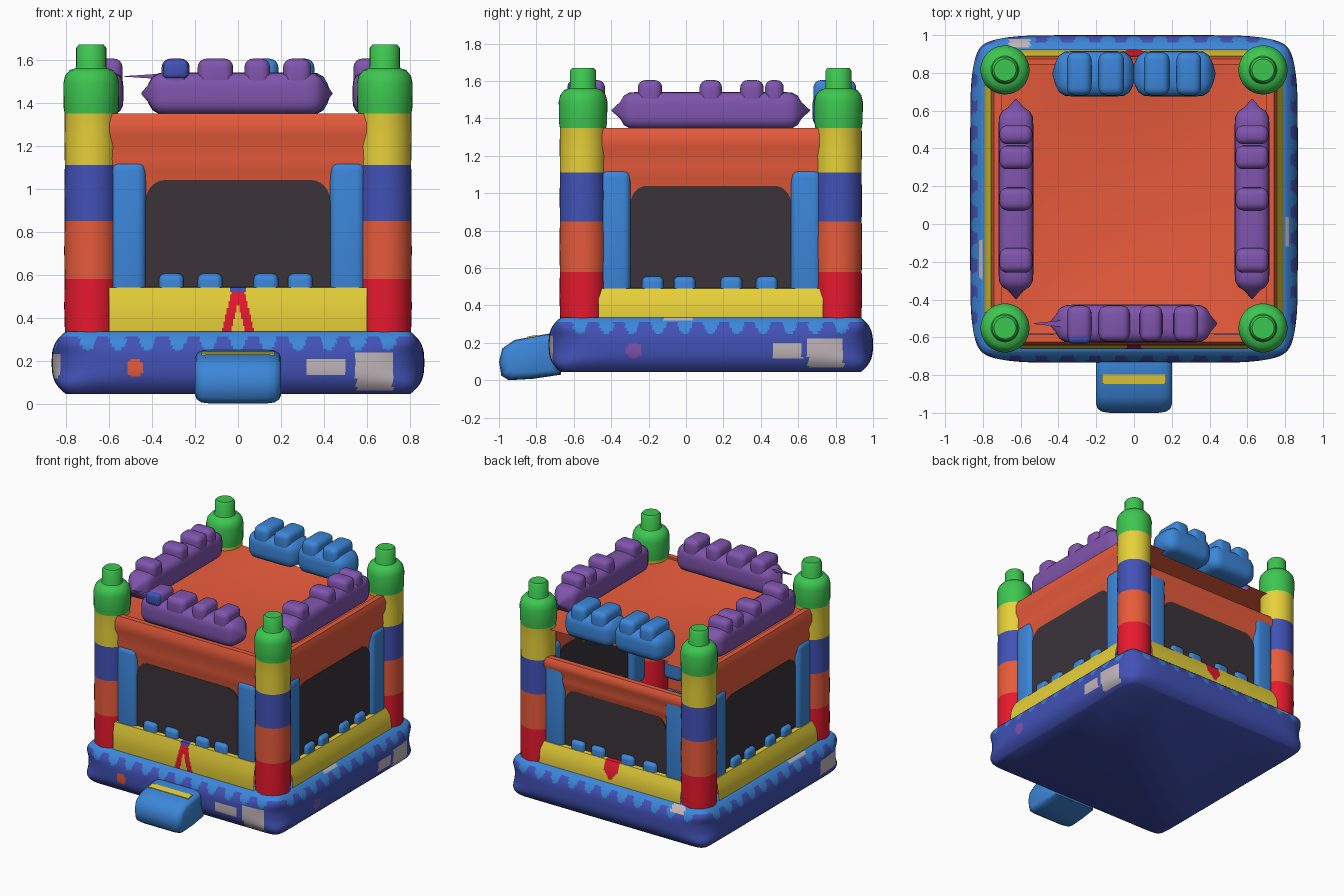
import bpy, bmesh, math
from mathutils import Matrix, Vector

cube = bpy.data.objects.get("Cube")
if cube:
    bpy.data.objects.remove(cube)

COLOURS = {
    "orange": (0.95, 0.125, 0.052), "yellow": (0.82, 0.65, 0.042),
    "dark_blue": (0.054, 0.084, 0.47), "light_blue": (0.045, 0.24, 0.70),
    "green": (0.046, 0.57, 0.08), "red": (0.97, 0.012, 0.033),
    "purple": (0.215, 0.09, 0.42), "mesh_grey": (0.043, 0.034, 0.042),
    "label_grey": (0.54, 0.47, 0.49),
}
MATS = {}
for key, rgb in COLOURS.items():
    m = bpy.data.materials.new(key)
    m.use_nodes = True
    m.diffuse_color = (*rgb, 1)
    m.node_tree.nodes["Principled BSDF"].inputs["Base Color"].default_value = (*rgb, 1)
    MATS[key] = m

MID = 0.1325  # y of the house centre
SIDES = ("front", "left", "back", "right")


def frame(k):
    """Local frame of wall k: x along the wall, -y outward."""
    return Matrix.Translation((0, MID, 0)) @ Matrix.Rotation(k * math.pi / 2, 4, "Z")


def finish(name, bm, mats, k=0, rule=None, recalc=True):
    if recalc:
        bmesh.ops.recalc_face_normals(bm, faces=bm.faces)
    if rule:
        for f in bm.faces:
            f.material_index = mats.index(rule(f.calc_center_median()))
    me = bpy.data.meshes.new(name)
    bm.to_mesh(me)
    bm.free()
    for key in mats:
        me.materials.append(MATS[key])
    me.shade_smooth()
    me.set_sharp_from_angle(angle=math.radians(50))
    ob = bpy.data.objects.new(name, me)
    ob.matrix_world = frame(k)
    bpy.context.collection.objects.link(ob)


def skin(bm, rings, closed=True, caps=True):
    """Bridge equal rings of points with quads."""
    vs = [[bm.verts.new(p) for p in r] for r in rings]
    n = len(vs[0])
    for a, b in zip(vs, vs[1:]):
        for i in range(n if closed else n - 1):
            j = (i + 1) % n
            bm.faces.new((a[i], a[j], b[j], b[i]))
    if caps:
        bm.faces.new(vs[0])
        bm.faces.new(vs[-1])


def loft(name, mat, profile, stations, k, along_wall=True):
    """Sweep a (d, z) profile along the wall, or a (u, z) outline outward."""
    c = sum((Vector(p) for p in profile), Vector((0, 0))) / len(profile)
    rings = []
    for s, scale in stations:
        pts = [c + (Vector(p) - c) * scale for p in profile]
        rings.append([(s, -p.x, p.y) if along_wall else (p.x, -s, p.y) for p in pts])
    bm = bmesh.new()
    skin(bm, rings)
    finish(name, bm, [mat], k)


def pillow(name, mat, k, u, d, z, size, bevel):
    """Soft block: a box with wide round bevels."""
    bm = bmesh.new()
    bmesh.ops.create_cube(bm, size=1)
    bmesh.ops.scale(bm, vec=size, verts=bm.verts)
    bmesh.ops.bevel(bm, geom=bm.edges[:], offset=bevel, segments=4, profile=0.5, affect="EDGES")
    bmesh.ops.translate(bm, vec=(u, -d, z), verts=bm.verts)
    finish(name, bm, [mat], k)


# Base: sides bulge, corners stay upright; scalloped rim and labels
LABELS = [  # wall, u range, z range
    (0, .32, .50, .13, .21), (0, .55, .72, .06, .24),
    (1, .33, .49, .12, .20), (1, .52, .71, .07, .22), (1, -.25, -.1, .315, .335),
    (2, .55, .66, .29, .335), (3, .53, .76, .12, .23), (3, .22, .42, .315, .335),
]
DOTS = [(0, -.48, .165, "orange"), (1, -.41, .16, "purple")]


def base_colour(p):
    if p.z > .334:
        return "light_blue"
    if p.z < .046:
        return "dark_blue"
    if abs(p.x) > abs(p.y):
        k, u = (1, p.y) if p.x > 0 else (3, -p.y)
    else:
        k, u = (0, p.x) if p.y < 0 else (2, -p.x)
    for side, u0, u1, z0, z1 in LABELS:
        if side == k and u0 < u < u1 and z0 < p.z < z1:
            return "label_grey"
    for side, u0, z0, colour in DOTS:
        if side == k and math.hypot(u - u0, p.z - z0) < .042:
            return colour
    lobe = max(0, .2 + math.cos(u * 2 * math.pi / .14)) ** .5
    return "light_blue" if p.z > .311 - .06 * lobe else "dark_blue"


ROWS, AROUND = 36, 480
rings = []
for r in range(ROWS + 1):
    t = 2 * r / ROWS - 1
    half = .867 - .065 * abs(t) ** 3
    power = 8.5 + 20 * abs(t) ** 3
    ring = []
    for i in range(AROUND):
        a = 2 * math.pi * i / AROUND
        c, s = math.cos(a), math.sin(a)
        rad = half / (abs(c) ** power + abs(s) ** power) ** (1 / power)
        ring.append((rad * c, rad * s, .19 + .145 * t))
    rings.append(ring)
bm = bmesh.new()
skin(bm, rings)
finish("base", bm, ["dark_blue", "light_blue", "label_grey", "orange", "purple"], rule=base_colour)

# Entry step with its stripe
step = [(.80, .03), (.95, .008), (1.08, 0), (1.12, .025), (1.132, .1), (1.115, .17),
        (1.05, .215), (.95, .235), (.86, .25), (.80, .24)]
ends = [(-.2, .7), (-.192, .85), (-.17, .96), (-.13, 1)]
loft("entry_step", "light_blue", step, ends + [(-u, s) for u, s in reversed(ends)], 0)
loft("step_stripe", "yellow", [(.93, .242), (.98, .234), (.98, .226), (.93, .234)],
     [(-.17, 1), (.17, 1)], 0)

# Corner columns with coloured bands and a knob
BANDS = [(.58, "red"), (.85, "orange"), (1.11, "dark_blue"), (1.35, "yellow"), (9, "green")]
column = [(.122, .31), (.126, .45), (.124, .58), (.126, .71), (.124, .85), (.125, 1.0),
          (.123, 1.11), (.125, 1.23), (.124, 1.35), (.129, 1.38), (.13, 1.49), (.122, 1.525),
          (.1, 1.552), (.074, 1.56), (.07, 1.57), (.07, 1.655), (.058, 1.67)]
for k in range(4):
    bm = bmesh.new()
    skin(bm, [[(.683 + r * math.cos(i * math.pi / 16), -.683 + r * math.sin(i * math.pi / 16), z)
               for i in range(32)] for r, z in column])
    finish("column_" + SIDES[k], bm, [c for _, c in BANDS], k,
           lambda p: next(c for top, c in BANDS if p.z < top))

# Walls: the front stands slightly proud, the back has a lower band and window
band = [(.69, .92), (.706, .92), (.709, 1.03), (.722, 1.08), (.73, 1.14), (.727, 1.2),
        (.745, 1.25), (.745, 1.31), (.73, 1.35), (.69, 1.35)]
arch = [(.34 + .09 * math.cos(a), .94 + .1 * math.sin(a))
        for a in (i * math.pi / 12 for i in range(7))]


def skirt_colour(k):
    def rule(p):
        u, z = abs(p.x), p.z
        if k == 0 and u < .035 and z > .515:
            return "dark_blue"
        if k == 0 and abs(u - (.56 - z) * .24) < .021:
            return "red"
        if k == 2 and .36 < z and u < min(.06, (z - .35) * .8):
            return "red"
        return "yellow"
    return rule


for k, side in enumerate(SIDES):
    top = .54 if k == 0 else .49
    out = .028 if k == 0 else .01
    drop, squash = (.12, .7) if k == 2 else (0, 1)
    span = [(-.62, 1), (.62, 1)]
    loft(side + "_wall", "orange",
         [(d + out, z) for d, z in ((.695, .33), (.705, .33), (.705, 1.08), (.695, 1.08))],
         span, k)
    loft(side + "_top_band", "orange",
         [(d + out, 1.02 - drop + (z - 1.02) * squash) for d, z in band], span, k)
    half_window = [(.43, .42)] + [(u, z - drop) for u, z in arch]
    loft(side + "_mesh_window", "mesh_grey",
         half_window + [(-u, z) for u, z in reversed(half_window)],
         [(.69 + out, 1), (.714 + out, 1)], k, False)
    for s in (-1, 1):
        pillow(side + "_window_post", "light_blue", k, s * .51, .692 + out, .775,
               (.165, .1, .7), .04)
    # Sloping skirt, folded in along its top edge
    lean = .045 - out
    rows = [(.792 - lean * t + .01 * math.sin(math.pi * t), .33 + (top - .33) * t)
            for t in (i / 20 for i in range(21))] + [(.69, top + .005)]
    bm = bmesh.new()
    skin(bm, [[(-.6 + i * .0075, -d, z) for i in range(161)] for d, z in rows], False, False)
    finish(side + "_skirt", bm, ["yellow", "red", "dark_blue"], k, skirt_colour(k), recalc=False)
    # Bumps along the window sill
    for u in ((-.31, -.13, .13, .29) if k == 0 else (-.31, -.14, .11, .3)):
        pillow(side + "_sill_bump", "light_blue", k, u, .714 + out, top, (.115, .06, .13), .028)

# Sagging roof, open along the back between the columns
bm = bmesh.new()
bmesh.ops.create_grid(bm, x_segments=28, y_segments=28, size=.715)
for v in bm.verts:
    fx, fy = 1 - (v.co.x / .715) ** 2, 1 - (v.co.y / .715) ** 2
    v.co.z = 1.335 - .06 * fx * fy
slot = [f for f in bm.faces
        if f.calc_center_median().y > .64 and abs(f.calc_center_median().x) < .4]
bmesh.ops.delete(bm, geom=slot, context="FACES")
finish("roof", bm, ["orange"])


# Roof bolsters: pointed cushions topped with bumps
def bolster(name, mat, k, u, d, half, tip, depth, bumps):
    outline = []
    for i in range(24):
        a = 2 * math.pi * i / 24
        c, s = math.cos(a), math.sin(a)
        r = 1 / (c ** 4 + s ** 4) ** .25
        outline.append((d + depth * r * c, 1.443 + .098 * r * s))
    ends = [(-tip, .03), (-half - .02, .45), (-half, .8), (-half + .03, .97), (-half + .07, 1)]
    stations = ends + [(-x, s) for x, s in reversed(ends)]
    loft(name, mat, outline, [(u + x, s) for x, s in stations], k)
    for b, width in bumps:
        pillow(name + "_bump", mat, k, b, d, 1.53, (width, depth * 1.9, .15), .04)


bolster("front_bolster", "purple", 0, -.005, .66, .39, .445, .1,
        [(-.29, .13), (-.105, .165), (.09, .12), (.275, .13)])
pillow("front_bolster_patch", "dark_blue", 0, -.29, .735, 1.555, (.12, .06, .09), .025)
loft("front_bolster_tie", "purple", [(.64, 1.51), (.68, 1.51), (.68, 1.535), (.64, 1.535)],
     [(-.53, .1), (-.36, 1)], 0)
for k, s in ((1, 1), (3, -1)):
    bolster(SIDES[k] + "_bolster", "purple", k, 0, .625, .465, .53, .092,
            [(s * u, w) for u, w in ((-.325, .13), (0, .12), (.22, .125), (.34, .1))])
for s in (-1, 1):
    bolster("back_bolster", "light_blue", 2, s * .21, .663, .188, .222, .12,
            [(s * .12, .135), (s * .29, .13)])
